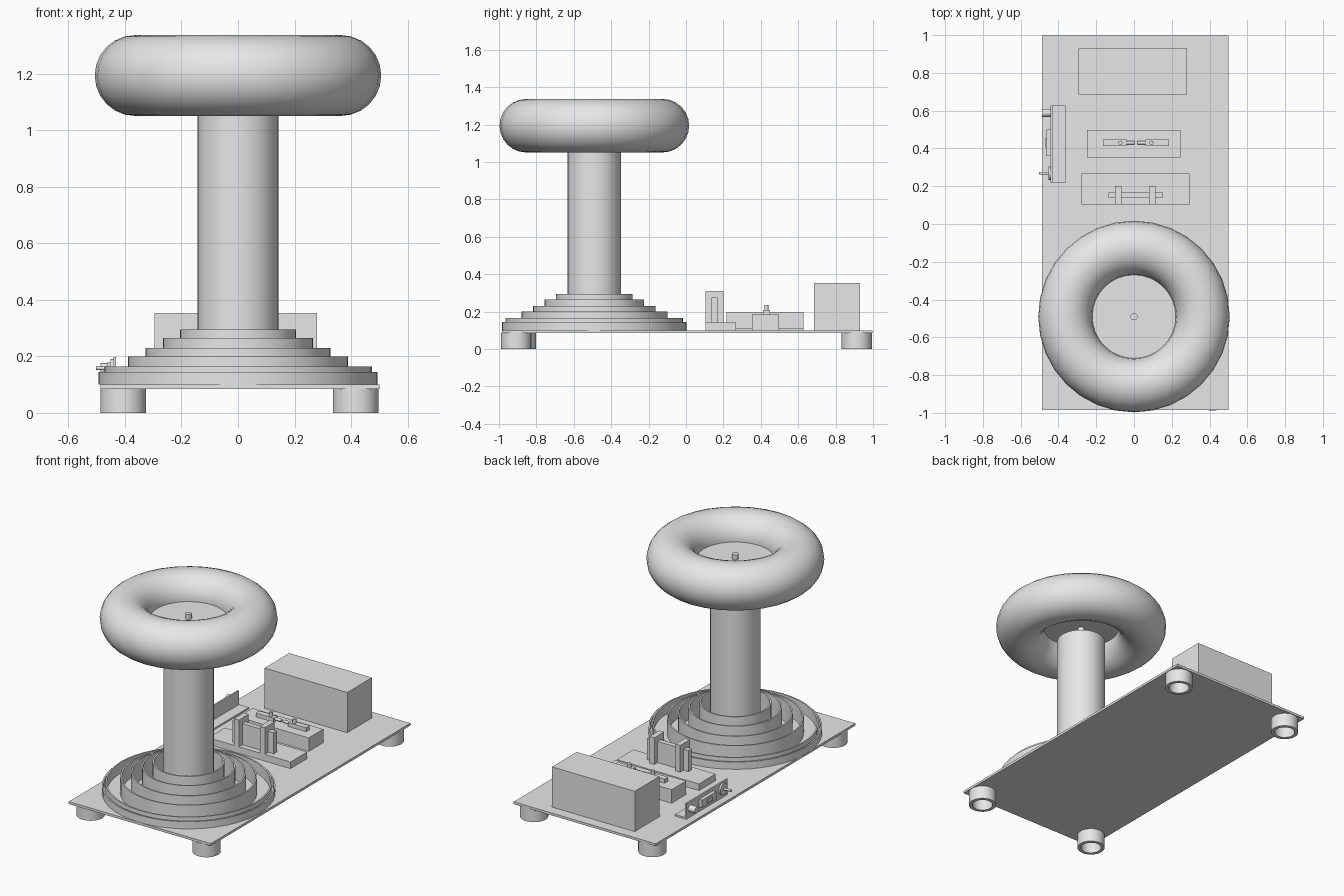
import bpy
import bmesh
from math import radians, tau
from mathutils import Matrix, Vector

cube = bpy.data.objects.get("Cube")
if cube:
    bpy.data.objects.remove(cube, do_unlink=True)

grey = bpy.data.materials.new("light_grey")
grey.use_nodes = True
grey.diffuse_color = (0.8, 0.8, 0.8, 1)
grey.node_tree.nodes["Principled BSDF"].inputs["Base Color"].default_value = (0.8, 0.8, 0.8, 1)


def finish(bm, name, smooth=False):
    bmesh.ops.recalc_face_normals(bm, faces=bm.faces)
    mesh = bpy.data.meshes.new(name)
    bm.to_mesh(mesh)
    bm.free()
    mesh.materials.append(grey)
    obj = bpy.data.objects.new(name, mesh)
    bpy.context.collection.objects.link(obj)
    if smooth:
        bpy.ops.object.select_all(action='DESELECT')
        obj.select_set(True)
        bpy.context.view_layer.objects.active = obj
        bpy.ops.object.shade_smooth_by_angle(angle=radians(35))
    return obj


def box(name, x, y, z):
    """Box from its (min, max) extents."""
    bm = bmesh.new()
    centre = Vector((sum(x) / 2, sum(y) / 2, sum(z) / 2))
    size = (x[1] - x[0], y[1] - y[0], z[1] - z[0])
    bmesh.ops.create_cube(bm, size=1, matrix=Matrix.LocRotScale(centre, None, size))
    return finish(bm, name)


def rod(name, start, end, radius, sides=32):
    """Solid cylinder between two points."""
    a, b = Vector(start), Vector(end)
    turn = (b - a).to_track_quat('Z', 'Y')
    bm = bmesh.new()
    bmesh.ops.create_cone(bm, cap_ends=True, segments=sides, radius1=radius, radius2=radius,
                          depth=(b - a).length, matrix=Matrix.LocRotScale((a + b) / 2, turn, None))
    return finish(bm, name, True)


def ring(name, centre, profile, sides=48):
    """Closed (radius, z) profile revolved about a vertical axis."""
    bm = bmesh.new()
    verts = [bm.verts.new((r, 0, z)) for r, z in profile]
    edges = [bm.edges.new((verts[i - 1], verts[i])) for i in range(len(verts))]
    bmesh.ops.spin(bm, geom=verts + edges, cent=(0, 0, 0), axis=(0, 0, 1),
                   angle=tau, steps=sides, use_merge=True)
    bmesh.ops.remove_doubles(bm, verts=bm.verts, dist=0.0001)
    bmesh.ops.translate(bm, verts=bm.verts, vec=centre)
    return finish(bm, name, True)


def tube(name, centre, outer, inner, bottom, top, sides=48):
    return ring(name, centre, [(inner, bottom), (outer, bottom), (outer, top), (inner, top)], sides)


# Base board and hollow feet
TOP = 0.1
box("base_board", (-0.487, 0.5), (-0.985, 0.997), (0.085, TOP))
for name, x, y in (("front_right_foot", -0.406, -0.883), ("front_left_foot", 0.417, -0.908),
                   ("back_right_foot", -0.406, 0.913), ("back_left_foot", 0.417, 0.913)):
    tube(name, (x, y, 0), 0.081, 0.06, 0, 0.085, 32)

# Stepped primary winding made of thin upright bands
COIL = Vector((0, -0.49, 0))
for i, (radius, height) in enumerate(((0.494, 0.145), (0.475, 0.165), (0.39, 0.2),
                                      (0.328, 0.23), (0.266, 0.265), (0.205, 0.295))):
    tube(f"primary_band_{i + 1}", COIL, radius, radius - 0.009, TOP, height)

# Secondary column, top disc and its stud
rod("secondary_column", COIL + Vector((0, 0, TOP)), COIL + Vector((0, 0, 1.093)), 0.143, 40)
rod("top_disc", COIL + Vector((0, 0, 1.185)), COIL + Vector((0, 0, 1.195)), 0.228, 40)
rod("top_stud", COIL + Vector((0, 0, 1.09)), COIL + Vector((0, 0, 1.225)), 0.019, 16)

# Toroid
circle = [Matrix.Rotation(tau * i / 24, 2) @ Vector((0.143, 0)) for i in range(24)]
ring("toroid", COIL, [(0.364 + p.x, 1.194 + p.y) for p in circle], 32)

# Transformer box at the back
box("power_box", (-0.295, 0.28), (0.685, 0.93), (TOP, 0.353))

# Spark gap block with two electrodes
box("spark_gap_block", (-0.248, 0.245), (0.353, 0.497), (TOP, 0.185))
GAP_Y, GAP_X = 0.43, 0.01
for side, word in ((-1, "right"), (1, "left")):
    def along(near, far):
        return sorted((GAP_X + side * near, GAP_X + side * far))
    box(f"{word}_electrode_holder", along(0.05, 0.175), (GAP_Y - 0.018, GAP_Y + 0.018), (0.185, 0.21))
    rod(f"{word}_electrode", (GAP_X + side * 0.008, GAP_Y, 0.2),
        (GAP_X + side * 0.07, GAP_Y, 0.2), 0.009, 16)
    rod(f"{word}_electrode_screw", (GAP_X + side * 0.082, GAP_Y, 0.205),
        (GAP_X + side * 0.082, GAP_Y, 0.235), 0.011, 16)

# Upright plate held by two posts
box("post_base", (-0.278, 0.293), (0.103, 0.268), (TOP, 0.142))
box("upright_plate", (-0.135, 0.152), (0.137, 0.168), (0.142, 0.275))
for word, x in (("right", -0.083), ("left", 0.097)):
    box(f"{word}_post", (x - 0.017, x + 0.017), (0.103, 0.2), (0.142, 0.31))

# Control panel: angled bracket with socket, knob and switch
box("panel_flange", (-0.437, -0.363), (0.217, 0.627), (TOP, 0.11))
box("panel_plate", (-0.441, -0.431), (0.217, 0.627), (TOP, 0.198))
box("panel_socket", (-0.463, -0.441), (0.36, 0.5), (0.13, 0.178))
box("socket_button", (-0.468, -0.463), (0.405, 0.455), (0.142, 0.166))
rod("panel_knob", (-0.44, 0.588, 0.155), (-0.487, 0.588, 0.155), 0.021, 20)
rod("switch_collar", (-0.44, 0.268, 0.155), (-0.452, 0.268, 0.155), 0.036, 20)
rod("switch_lever", (-0.45, 0.268, 0.157), (-0.503, 0.268, 0.159), 0.007, 12)
